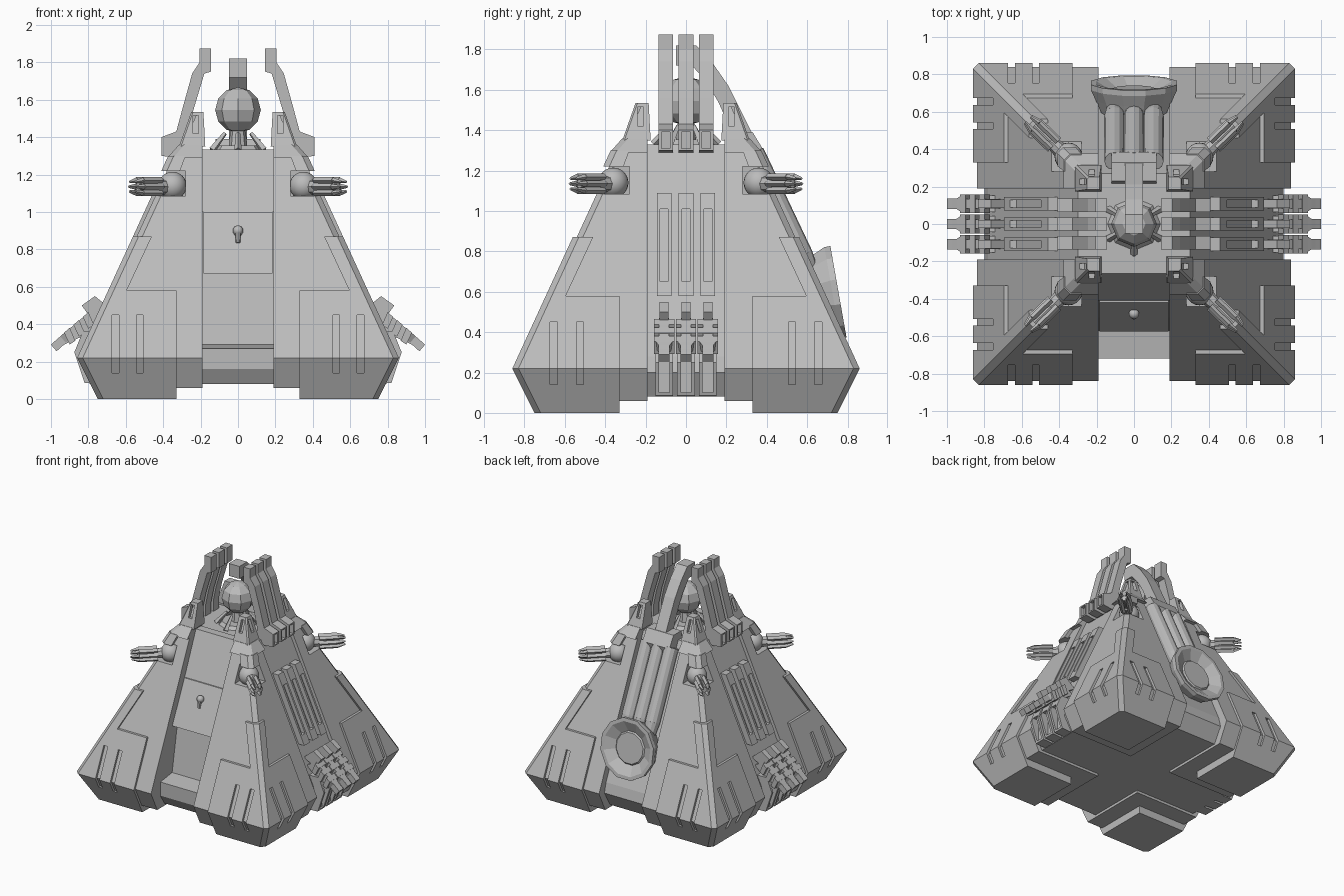
import bpy, bmesh, math
from mathutils import Vector, Matrix

cube = bpy.data.objects.get("Cube")
if cube:
    bpy.data.objects.remove(cube, do_unlink=True)

grey = bpy.data.materials.new("stone grey")
grey.use_nodes = True
GREY = (0.5, 0.5, 0.5, 1)
grey.diffuse_color = GREY
grey.node_tree.nodes["Principled BSDF"].inputs["Base Color"].default_value = GREY


def finish(name, bm, mirror="", cutters=(), smooth=False):
    """Turn a bmesh into an object, carve it, then mirror it about the origin."""
    bmesh.ops.recalc_face_normals(bm, faces=bm.faces)
    mesh = bpy.data.meshes.new(name)
    bm.to_mesh(mesh)
    bm.free()
    ob = bpy.data.objects.new(name, mesh)
    bpy.context.collection.objects.link(ob)
    mesh.materials.append(grey)
    if smooth:
        mesh.shade_smooth()
    for c in cutters:
        c.hide_render = True
        m = ob.modifiers.new("cut", 'BOOLEAN')
        m.operation, m.solver, m.object = 'DIFFERENCE', 'EXACT', c
    if cutters:
        dg = bpy.context.evaluated_depsgraph_get()
        carved = bpy.data.meshes.new_from_object(ob.evaluated_get(dg))
        ob.modifiers.clear()
        ob.data = carved
        for c in cutters:
            bpy.data.objects.remove(c, do_unlink=True)
    if mirror:
        m = ob.modifiers.new("mirror", 'MIRROR')
        m.use_axis = ("x" in mirror, "y" in mirror, False)
        m.use_mirror_merge = False
    return ob


def loft(name, rings, **kw):
    """Closed solid through rings of equal point count."""
    bm = bmesh.new()
    rows = [[bm.verts.new(p) for p in r] for r in rings]
    n = len(rows[0])
    for a, b in zip(rows, rows[1:]):
        for i in range(n):
            bm.faces.new((a[i], a[(i + 1) % n], b[(i + 1) % n], b[i]))
    bm.faces.new(rows[0])
    bm.faces.new(rows[-1])
    return finish(name, bm, **kw)


def slab(name, profile, axis, c, w, **kw):
    """Profile of (outward, z) points, facing along axis, w wide around c."""
    def at(u, z, t):
        return (u, t, z) if axis == "x" else (t, u, z)
    return loft(name, [[at(u, z, c + k * w / 2) for u, z in profile] for k in (-1, 1)], **kw)


def rod(name, a, b, r1, r2, n, mirror="", smooth=False):
    a, b = Vector(a), Vector(b)
    bm = bmesh.new()
    turn = (b - a).to_track_quat('Z', 'Y').to_matrix().to_4x4()
    bmesh.ops.create_cone(bm, cap_ends=True, segments=n, radius1=r1, radius2=r2,
                          depth=(b - a).length,
                          matrix=Matrix.Translation((a + b) / 2) @ turn)
    return finish(name, bm, mirror, smooth=smooth)


def ball(name, p, r, seg, rings, mirror="", smooth=True):
    bm = bmesh.new()
    bmesh.ops.create_uvsphere(bm, u_segments=seg, v_segments=rings, radius=r,
                              matrix=Matrix.Translation(p))
    return finish(name, bm, mirror, smooth=smooth)


def box(name, x, y, z, **kw):
    return loft(name, [[(x[0], y[0], h), (x[1], y[0], h), (x[1], y[1], h), (x[0], y[1], h)]
                       for h in z], **kw)


def slope(z, off=0.0):
    """Half width of the armoured pyramid at height z."""
    return 0.86 - 0.46 * (z - 0.22) + off


def corner(a, h, z, b=0.03):
    return [(a, a, z), (h, a, z), (h, h - b, z), (h - b, h, z), (a, h, z)]


# Corner bodies with gun niches
niche = box("niche_cutter", (0.28, 0.7), (0.28, 0.7), (1.085, 1.22))
loft("corner_body", [corner(0.19, 0.76, 0.06), corner(0.19, slope(0.22, -0.02), 0.22),
                     corner(0.19, slope(1.34, -0.02), 1.34)], mirror="xy", cutters=[niche])

# Armoured feet with paired grooves
groove = [(0.95, 0.14), (0.785, 0.14), (0.81, 0.22), (0.715, 0.45), (0.95, 0.45)]
cuts = [slab("groove_cutter", groove, ax, c, 0.036) for ax in "xy" for c in (0.525, 0.655)]
loft("foot_armour", [corner(0.33, 0.75, 0), corner(0.33, 0.86, 0.22),
                     corner(0.33, slope(0.58), 0.58)], mirror="xy", cutters=cuts)
loft("shin_armour", [corner(0.60, slope(0.57), 0.57), corner(0.46, slope(0.87), 0.87)], mirror="xy")

# Cap plates and corner towers
loft("cap_lower", [corner(0.31, slope(1.22, 0.01), 1.22), corner(0.28, slope(1.30, 0.01), 1.30)],
     mirror="xy")
loft("cap_upper", [corner(0.19, slope(1.29, 0.01), 1.29), corner(0.19, 0.315, 1.36)], mirror="xy")
slots = [slab("tower_cutter", [(0.4, 1.42), (0.265, 1.42), (0.225, 1.515), (0.4, 1.515)], ax, 0.225, 0.03)
         for ax in "xy"]
loft("corner_tower", [corner(0.175, 0.315, 1.35, 0.01), corner(0.185, 0.25, 1.535, 0.01)],
     mirror="xy", cutters=slots)

# Core: sides, back channel and stepped front door
wall = [(0, 0.08), (0.73, 0.08), (0.80, 0.2), (0.78, 0.28), (0.30, 1.33), (0, 1.33)]
slab("side_wall", wall, "x", 0, 0.385, mirror="x")
slab("back_channel", [(u - 0.03 if u else 0, z) for u, z in wall], "y", 0, 0.385)
slab("front_base", [(0, 0.08), (-0.67, 0.08), (-0.72, 0.16), (-0.72, 0.27), (-0.57, 0.29),
                    (-0.50, 0.67), (-0.26, 1.33), (0, 1.33)], "y", 0, 0.385)
slab("door_lower", [(-0.50, 0.67), (-0.575, 0.67), (-0.42, 1.0), (-0.35, 1.0)], "y", 0, 0.37)
slab("door_upper", [(-0.3, 1.0), (-0.41, 1.0), (-0.265, 1.335), (-0.2, 1.335)], "y", 0, 0.38)
ball("door_boss", (0, -0.48, 0.90), 0.028, 12, 8)
rod("door_boss_stem", (0, -0.49, 0.89), (0, -0.50, 0.835), 0.016, 0.012, 8)

# Side vents, hanging plates and top fins, three per side
fin = [(0.33, 1.29), (0.41, 1.30), (0.41, 1.40), (0.33, 1.43), (0.295, 1.56), (0.245, 1.74),
       (0.205, 1.80), (0.205, 1.875), (0.145, 1.875), (0.145, 1.75), (0.18, 1.74),
       (0.24, 1.54), (0.265, 1.42), (0.265, 1.33)]
for k, tag in ((-1, "front"), (0, "middle"), (1, "rear")):
    y = 0.108 * k
    vent = [(slope(z, o), z) for o, z in ((-0.06, 0.58), (0, 0.58), (0, 1.09), (-0.06, 1.09))]
    hole = [(slope(z, o), z) for o, z in ((-0.035, 0.65), (0.1, 0.65), (0.1, 1.01), (-0.035, 1.01))]
    slab(tag + "_vent", vent, "x", y, 0.072, mirror="x",
         cutters=[slab("vent_cutter", hole, "x", y, 0.04)])
    slab(tag + "_fin", fin, "x", y * 0.93, 0.072, mirror="x",
         cutters=[box("fin_cutter", (0.38, 0.5), (y * 0.93 - 0.022, y * 0.93 + 0.022), (1.31, 1.39))])
    # Nub, lower housing with a slot
    slab(tag + "_plate_nub", [(0.68, 0.48), (0.765, 0.55), (0.835, 0.5), (0.78, 0.42)], "x", y, 0.045,
         mirror="x")
    slab(tag + "_housing", [(0.7, 0.08), (0.82, 0.085), (0.875, 0.25), (0.83, 0.36), (0.7, 0.36)],
         "x", y, 0.088, mirror="x",
         cutters=[box("housing_cutter", (0.81, 1), (y - 0.026, y + 0.026), (0.1, 0.28))])
    # Outward plate: narrow spine with broader ribs and a pointed tip
    spine = [(0.70, 0.42), (0.79, 0.47), (0.99, 0.30), (0.965, 0.275), (0.82, 0.34)]
    slab(tag + "_plate_spine", spine, "x", y, 0.05, mirror="x")
    for i in range(3):
        x, z = 0.80 + 0.05 * i, 0.455 - 0.042 * i
        slab(tag + "_plate_rib", [(x, z + 0.01), (x + 0.03, z - 0.017), (x, z - 0.08), (x - 0.03, z - 0.06)],
             "x", y, 0.1, mirror="x")
    loft(tag + "_plate_tip", [[(x, y - w, z), (x, y + w, z), (x - 0.03, y + w, z - 0.035),
                               (x - 0.03, y - w, z - 0.035)]
                              for x, z, w in ((0.915, 0.365, 0.05), (0.95, 0.335, 0.027), (1.0, 0.29, 0.027))],
         mirror="x")

# Corner guns: ball mount, shoulder and a cage of barrels
ball("gun_ball", (0.35, 0.36, 1.14), 0.075, 20, 12, "xy")
D, S = Vector((0.72, 0.69, 0)), Vector((-0.69, 0.72, 0))
P = Vector((0.375, 0.375, 1.135))
rod("gun_shoulder", P, P + D * 0.1, 0.045, 0.035, 8, "xy")
rod("gun_core", P + D * 0.08, P + D * 0.22, 0.022, 0.022, 8, "xy")
for s in (-1, 1):
    for h in (-1, 0, 1):
        o = S * (0.034 - 0.008 * abs(h)) * s + Vector((0, 0, 0.034 * h))
        rod("gun_barrel", P + D * 0.07 + o, P + D * 0.21 + o, 0.017, 0.017, 4, "xy")
        rod("gun_tip", P + D * 0.21 + o, P + D * 0.265 + o * 0.75, 0.015, 0.007, 4, "xy")

# Rear tubes, their top block and the dish
for x in (-0.105, 0, 0.105):
    rod("rear_tube", (x, 0.335, 1.29), (x, 0.575, 0.78), 0.053, 0.055, 12, smooth=False)
    rod("rear_tube_nose", (x, 0.575, 0.78), (x, 0.64, 0.64), 0.055, 0.035, 12)
slab("tube_block", [(0.2, 1.25), (0.37, 1.25), (0.385, 1.30), (0.33, 1.39), (0.23, 1.39)], "y", 0, 0.24)
dish = [(0.17, -0.18), (0.21, -0.09), (0.238, -0.03), (0.238, 0), (0.21, 0), (0.13, -0.045), (0.12, -0.035)]
tilt = Matrix.Translation((0, 0.755, 0.6)) @ Matrix.Rotation(math.radians(-80), 4, 'X')
loft("rear_dish", [[tilt @ Vector((r * math.cos(a), r * math.sin(a), h))
                    for a in (math.tau * (i + 0.5) / 12 for i in range(12))] for r, h in dish])

# Rear arm curving over the crystal
outer = [(0.35, 1.34), (0.27, 1.5), (0.21, 1.62), (0.13, 1.735), (0.05, 1.82), (-0.05, 1.82)]
inner = [(-0.05, 1.72), (0.03, 1.72), (0.1, 1.64), (0.16, 1.54), (0.2, 1.45), (0.24, 1.34)]
slab("rear_arm", outer + inner, "y", 0, 0.095)

# Crystal and its clawed stand
ball("crystal", (0, 0, 1.545), 0.122, 8, 6, smooth=False)
rod("crystal_stand", (0, 0, 1.32), (0, 0, 1.355), 0.15, 0.12, 8)
rod("crystal_socket", (0, 0, 1.35), (0, 0, 1.44), 0.05, 0.04, 8)
for i in range(6):
    a = math.tau * (i + 0.5) / 6
    d = Vector((math.cos(a), math.sin(a), 0))
    rod("stand_claw", d * 0.16 + Vector((0, 0, 1.33)), d * 0.08 + Vector((0, 0, 1.42)), 0.02, 0.012, 4)
